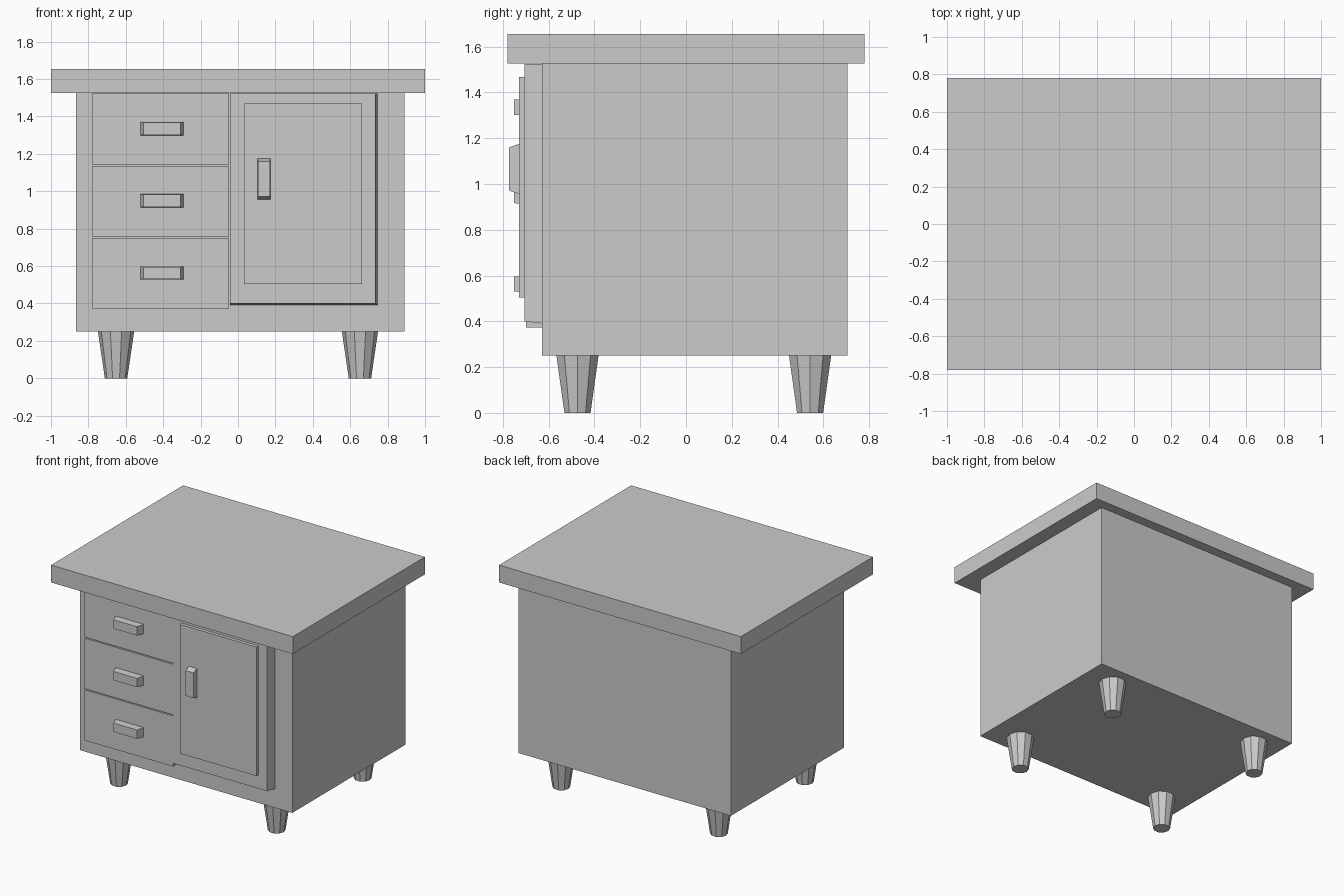
import bpy, math

if "Cube" in bpy.data.objects:
    bpy.data.objects.remove(bpy.data.objects["Cube"])


def make(name, verts, faces):
    me = bpy.data.meshes.new(name)
    me.from_pydata(verts, [], faces)
    me.update()
    ob = bpy.data.objects.new(name, me)
    bpy.context.collection.objects.link(ob)
    return ob


def loft(name, ring_a, ring_b):
    """Closed solid between two matching rings (counter-clockwise seen from the b side)."""
    n = len(ring_a)
    faces = [(i, (i + 1) % n, n + (i + 1) % n, n + i) for i in range(n)]
    faces += [tuple(reversed(range(n))), tuple(range(n, 2 * n))]
    return make(name, ring_a + ring_b, faces)


def slab(name, x, z, y_back, y_front, tx=(0, 0), tz=(0, 0)):
    """Block facing -y; tx and tz inset the front face on each side."""
    def ring(x0, x1, z0, z1, y):
        return [(x0, y, z0), (x1, y, z0), (x1, y, z1), (x0, y, z1)]
    return loft(name, ring(*x, *z, y_back),
                ring(x[0] + tx[0], x[1] - tx[1], z[0] + tz[0], z[1] - tz[1], y_front))


def circle(cx, cy, r, z, n=10):
    return [(cx + r * math.cos(2 * math.pi * i / n),
             cy + r * math.sin(2 * math.pi * i / n), z) for i in range(n)]


# Table top and cabinet body
slab("table_top", (-1, 1), (1.525, 1.655), 0.78, -0.78)
slab("cabinet_body", (-0.865, 0.89), (0.25, 1.525), 0.705, -0.63)

# Three drawers, each with a bar handle tapered at the ends
for i in range(3):
    z0 = 0.372 + 0.386 * i
    slab(f"drawer_{i + 1}", (-0.78, -0.047), (z0, z0 + 0.378), -0.6, -0.698)
    zh = 0.527 + 0.386 * i
    slab(f"drawer_handle_{i + 1}", (-0.525, -0.29), (zh, zh + 0.072),
         -0.69, -0.752, (0.02, 0.018), (0.003, 0.003))

# Door with raised panel and vertical handle
slab("door", (-0.043, 0.747), (0.39, 1.523), -0.62, -0.705, (0, 0.012), (0.01, 0))
slab("door_panel", (0.032, 0.664), (0.503, 1.468), -0.69, -0.73)
slab("door_handle", (0.104, 0.174), (0.953, 1.178), -0.72, -0.772,
     (0.003, 0.003), (0.018, 0.018))

# Four tapered ten-sided legs
for side, x in (("left", -0.652), ("right", 0.652)):
    for end, y in (("front", -0.474), ("back", 0.542)):
        loft(f"{end}_{side}_leg", circle(x, y, 0.06, 0), circle(x, y, 0.097, 0.252))
